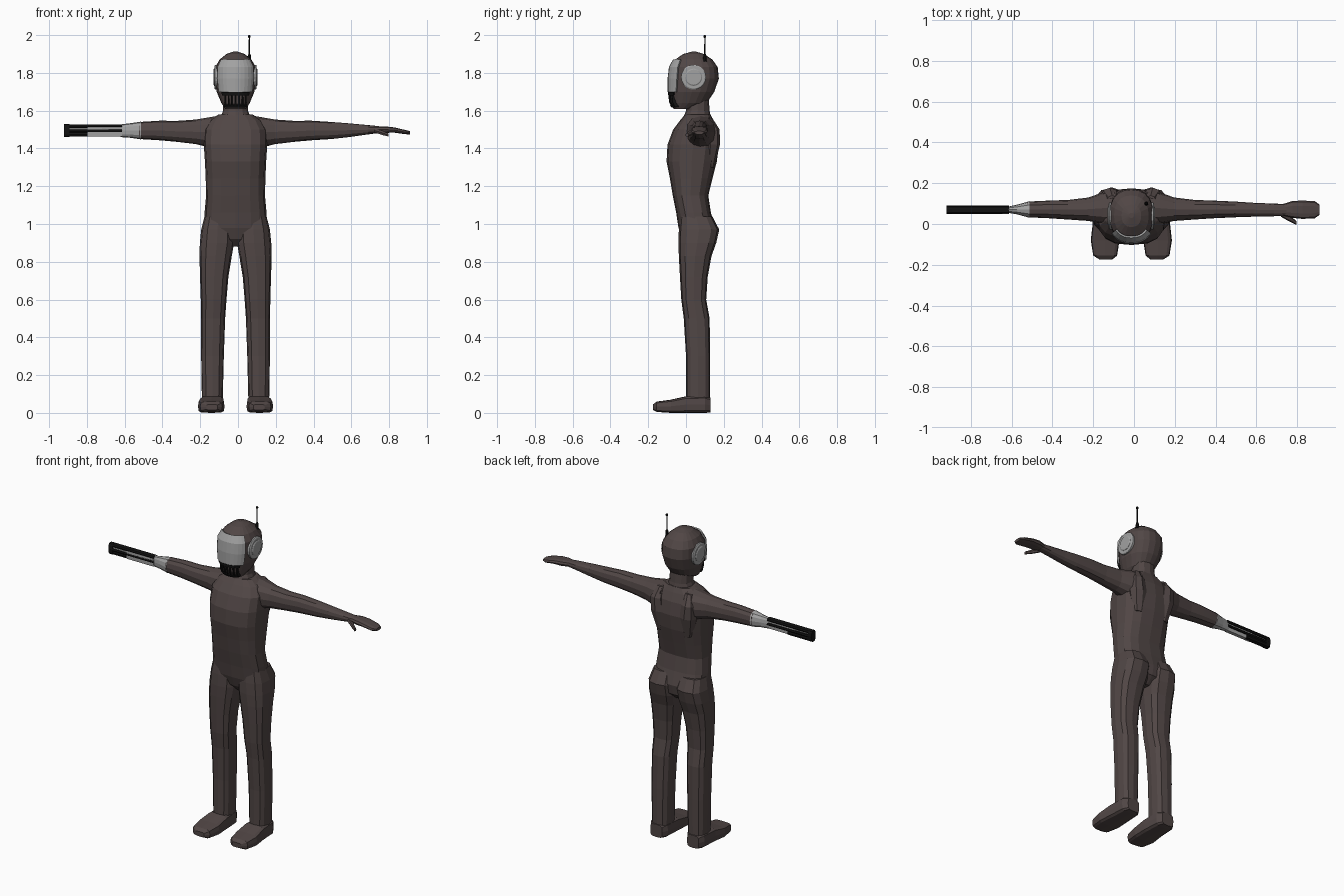
import bpy, bmesh, math
from mathutils import Vector

CX = -0.013  # body centre line


def material(name, rgb):
    m = bpy.data.materials.new(name)
    m.diffuse_color = (*rgb, 1)
    return m


BROWN = material("dark brown suit", (0.082, 0.062, 0.060))
GREY = material("light grey metal", (0.36, 0.36, 0.36))
BLACK = material("black metal", (0.006, 0.006, 0.006))


def finish(name, bm, mat, mirror=False):
    bmesh.ops.recalc_face_normals(bm, faces=bm.faces)
    me = bpy.data.meshes.new(name)
    bm.to_mesh(me)
    bm.free()
    me.materials.append(mat)
    ob = bpy.data.objects.new(name, me)
    ob.location.x = CX
    bpy.context.collection.objects.link(ob)
    if mirror:
        ob.modifiers.new("mirror", 'MIRROR').use_axis[0] = True
    return ob


def ring_point(sec, ang, e, grow=0):
    """Point on a superellipse filling the box a0..a1, b0..b1."""
    t, a0, a1, b0, b1 = sec
    c, s = math.cos(ang), math.sin(ang)
    u = math.copysign(abs(c) ** (2 / e), c)
    v = math.copysign(abs(s) ** (2 / e), s)
    return ((a0 + a1) / 2 + u * ((a1 - a0) / 2 + grow),
            (b0 + b1) / 2 + v * ((b1 - b0) / 2 + grow), t)


ORDER = {'z': lambda a, b, t: (a, b, t),   # a = x, b = y
         'x': lambda a, b, t: (t, a, b),   # a = y, b = z
         'y': lambda a, b, t: (a, t, b)}   # a = x, b = z


def loft(name, axis, secs, mat, n=12, e=2.3, mirror=False):
    bm = bmesh.new()
    rings = [[bm.verts.new(ORDER[axis](*ring_point(s, 2 * math.pi * i / n, e)))
              for i in range(n)] for s in secs]
    for r, q in zip(rings, rings[1:]):
        for i in range(n):
            j = (i + 1) % n
            bm.faces.new((r[i], r[j], q[j], q[i]))
    bm.faces.new(rings[0])
    bm.faces.new(rings[-1])
    return finish(name, bm, mat, mirror)


def sym(*rows):
    """Rows of z, half width, front y, back y."""
    return [(z, -w, w, f, b) for z, w, f, b in rows]


# Torso and neck
loft("torso", 'z', sym(
    (0.88, .03, .02, .10), (0.92, .11, -.02, .145), (0.98, .168, -.04, .155),
    (1.06, .164, -.052, .132), (1.15, .156, -.07, .118), (1.24, .158, -.085, .14),
    (1.33, .162, -.103, .163), (1.42, .168, -.098, .175), (1.50, .165, -.068, .165),
    (1.55, .135, -.03, .145), (1.58, .09, -.005, .13)), BROWN, 16, 2.7)
loft("neck", 'z', sym((1.55, .085, -.02, .135), (1.60, .066, 0, .125),
                      (1.67, .064, 0, .12)), BROWN)

# Shoulder blades at the back
loft("shoulder_blade", 'z', [
    (1.30, .05, .12, .09, .15), (1.42, .045, .15, .08, .18),
    (1.50, .06, .15, .08, .178), (1.56, .07, .12, .08, .14)], BROWN, 8, mirror=True)

# Legs and feet
loft("leg", 'z', [
    (0.06, .068, .178, .0, .128), (0.30, .062, .182, .0, .128),
    (0.50, .055, .183, -.012, .125), (0.60, .048, .184, -.025, .107),
    (0.72, .038, .188, -.032, .115), (0.83, .02, .191, -.038, .135),
    (0.90, .008, .189, -.04, .16), (0.97, .008, .182, -.038, .176),
    (1.04, .02, .164, -.03, .14)], BROWN, 12, 2.8, True)
loft("foot", 'y', [
    (-.175, .095, .155, .015, .045), (-.155, .07, .187, .005, .06),
    (-.08, .058, .199, 0, .07), (0, .06, .19, 0, .088),
    (.10, .066, .184, 0, .09), (.13, .085, .165, .002, .08)], BROWN, 12, 4.5, True)

# Arms: matching upper arms, then one forearm with a hand
loft("upper_arm", 'x', [
    (.08, -.01, .165, 1.40, 1.575), (.14, 0, .155, 1.405, 1.565),
    (.21, .015, .13, 1.423, 1.553), (.31, .022, .118, 1.435, 1.546),
    (.40, .028, .115, 1.443, 1.547), (.51, .033, .11, 1.45, 1.54)], BROWN, mirror=True)
loft("forearm", 'x', [
    (.51, .033, .11, 1.45, 1.54), (.60, .036, .104, 1.46, 1.533),
    (.70, .038, .10, 1.474, 1.524), (.76, .04, .098, 1.482, 1.518)], BROWN)
loft("hand", 'x', [
    (.74, .042, .097, 1.484, 1.517), (.79, .03, .113, 1.482, 1.518),
    (.84, .025, .115, 1.483, 1.512), (.90, .028, .112, 1.475, 1.498),
    (.923, .045, .095, 1.474, 1.492)], BROWN, 10, 2.6)
loft("thumb", 'x', [
    (.735, .035, .06, 1.484, 1.508), (.775, .012, .042, 1.47, 1.496),
    (.81, -.004, .015, 1.462, 1.48)], BROWN, 6)

# Arm weapon: cuff, flat core and barrels
loft("weapon_cuff", 'x', [
    (-.61, .056, .084, 1.46, 1.527), (-.56, .047, .095, 1.457, 1.533),
    (-.50, .031, .112, 1.448, 1.542)], GREY, 12)
loft("weapon_core", 'x', [
    (-.785, .054, .08, 1.463, 1.515), (-.60, .054, .08, 1.463, 1.515)], GREY, 12, 8)
loft("weapon_rail", 'x', [
    (-.885, .058, .078, 1.500, 1.509), (-.60, .052, .078, 1.500, 1.509)], GREY, 8, 8)
for name, x1, y0, y1, z0, z1 in (
        ("upper_barrel", -.60, .053, .088, 1.508, 1.528),
        ("middle_barrel", -.60, .05, .09, 1.484, 1.501),
        ("lower_barrel", -.74, .055, .088, 1.462, 1.488)):
    loft(name, 'x', [(-.90, y0, y1, z0, z1), (x1, y0, y1, z0, z1)], BLACK, 8, 3)
loft("muzzle", 'x', [(-.907, .05, .09, 1.46, 1.53), (-.88, .05, .09, 1.46, 1.53)], BLACK, 12, 3)

# Helmet
HEAD = sym((1.61, .055, -.065, .03), (1.64, .075, -.082, .11), (1.70, .10, -.087, .15),
           (1.77, .109, -.087, .174), (1.83, .107, -.08, .168), (1.87, .085, -.058, .14),
           (1.90, .048, -.015, .095), (1.912, .012, .03, .055))
loft("helmet", 'z', HEAD, BROWN, 20)


def head_section(z):
    for p, q in zip(HEAD, HEAD[1:]):
        if p[0] <= z <= q[0]:
            k = (z - p[0]) / (q[0] - p[0])
            return [u + (w - u) * k for u, w in zip(p, q)]


def head_patch(name, z_list, half_angle, cols, mat, grow):
    """Curved plate that follows the front of the helmet."""
    bm = bmesh.new()
    grid = []
    for z in z_list:
        sec = head_section(z)
        grid.append([bm.verts.new(ring_point(
            sec, math.radians(-90 + half_angle * (2 * i / cols - 1)), 2.3, grow))
            for i in range(cols + 1)])
    for r, q in zip(grid, grid[1:]):
        for i in range(cols):
            bm.faces.new((r[i], r[i + 1], q[i + 1], q[i]))
    ob = finish(name, bm, mat)
    sol = ob.modifiers.new("thickness", 'SOLIDIFY')
    sol.thickness, sol.offset = 0.009, 0
    return ob


head_patch("visor", (1.70, 1.74, 1.77, 1.80, 1.83, 1.85, 1.87), 52, 10, GREY, .006)

# Breathing mask: black bands and vertical ribs
head_patch("mask_top_band", (1.682, 1.698), 42, 8, BLACK, .004)
head_patch("mask_bottom_band", (1.618, 1.632), 46, 8, BLACK, .003)
for i in range(7):
    x = (i - 3) * .018
    y = -.085 + 6 * x * x
    loft("mask_rib", 'z', [(1.62, x - .005, x + .005, y + .008, y + .03),
                           (1.645, x - .005, x + .005, y - .005, y + .02),
                           (1.695, x - .005, x + .005, y - .009, y + .02)], BLACK, 8, 6)


# Ear discs
def disc(name, r, x0, x1, mat):
    loft(name, 'x', [(x, .04 - k, .04 + k, 1.777 - k, 1.777 + k)
                     for x, k in ((x0, r), (x1 - .004, r), (x1, r - .006))],
         mat, 20, 2, True)


disc("ear_disc", .066, .07, .112, GREY)
disc("ear_cap", .046, .10, .117, GREY)

# Antenna with base and tip
AX, AY = .073, .10
loft("antenna", 'z', [(z, AX - r, AX + r, AY - r, AY + r) for z, r in (
    (1.86, .010), (1.895, .008), (1.90, .004), (1.985, .003), (1.988, .007),
    (1.996, .007), (2.0, .003))], BLACK, 8, 2)
